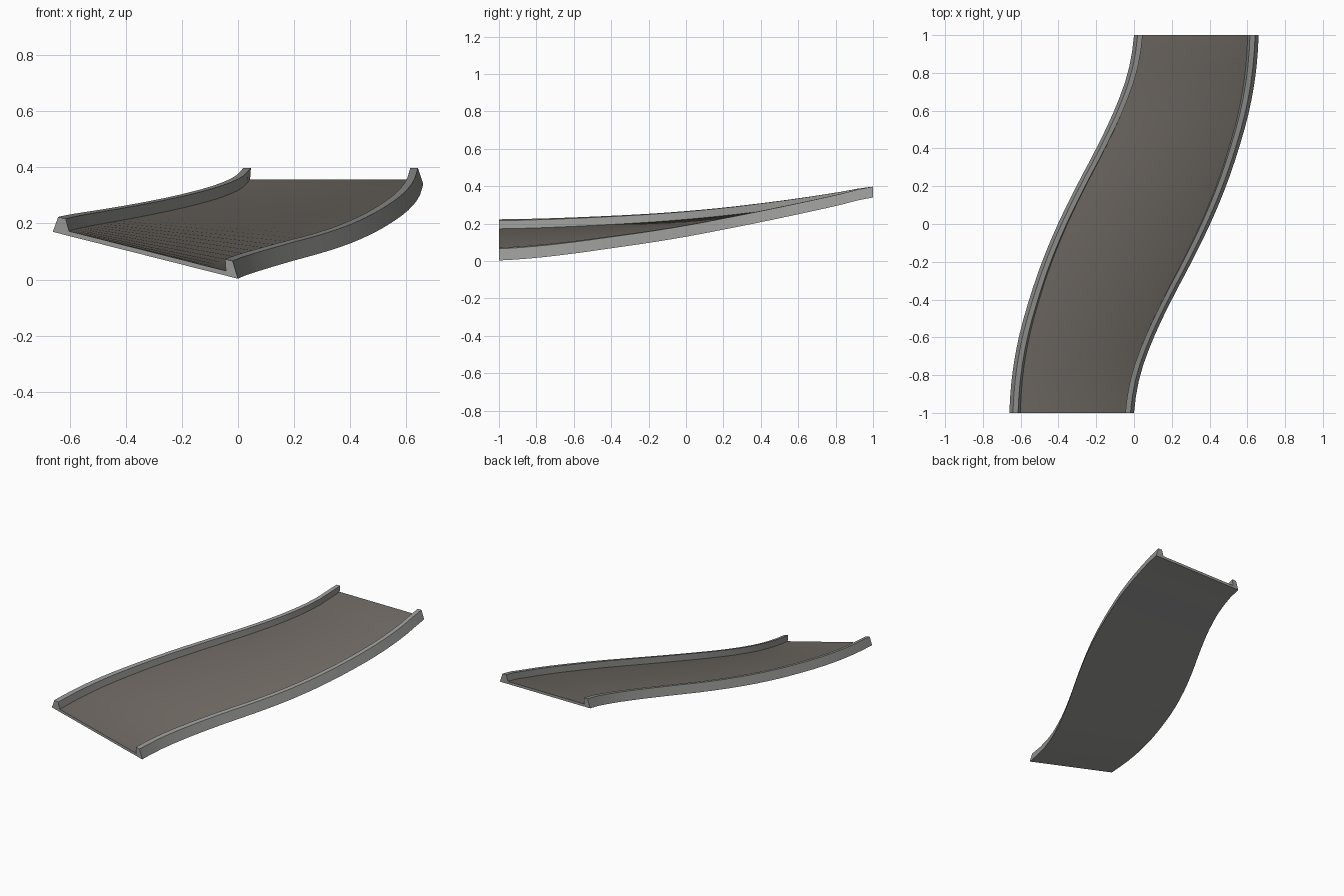
import bpy, bmesh
from mathutils import Vector

if "Cube" in bpy.data.objects:
    bpy.data.objects.remove(bpy.data.objects["Cube"])

N = 24  # lengthwise steps

def mat(name, c):
    m = bpy.data.materials.new(name)
    m.diffuse_color = (*c, 1)
    m.use_nodes = True
    m.node_tree.nodes["Principled BSDF"].inputs["Base Color"].default_value = m.diffuse_color
    return m

grey = mat("rail grey", (0.31, 0.31, 0.30))
brown = mat("road brown grey", (0.16, 0.142, 0.125))

# edge path sampled at equal y steps from front to back
SIDE = [0, .033, .105, .2, .305, .403, .487, .555, .61, .645, .66]
RISE_R = [.003, .017, .04, .068, .097, .13, .168, .208, .25, .294, .34]
RISE_L = [.17, .173, .179, .187, .197, .211, .229, .252, .278, .308, .34]

def sample(vals, t):
    """Catmull-Rom through the equally spaced values."""
    n = len(vals) - 1
    i = min(int(t * n), n - 1)
    f = t * n - i
    p1, p2 = vals[i], vals[i + 1]
    p0 = vals[i - 1] if i else p1
    p3 = vals[i + 2] if i + 2 <= n else p2
    return p1 + .5 * f * (p2 - p0 + f * (2*p0 - 5*p1 + 4*p2 - p3 + f * (3*(p1 - p2) + p3 - p0)))

def section(t):
    """Outer bottom, outer top, inner top, inner bottom for each side."""
    y = -1 + 2 * t
    lx, rx = -sample(SIDE, 1 - t), sample(SIDE, t)
    lz, rz = sample(RISE_L, t), sample(RISE_R, t)
    slope = (rz - lz) / (rx - lx)
    def rail(x, z, s, k):
        inner = .058 * (1 - k) + .043 * k    # inner foot swings along the length
        pts = [(0, 0), (.019, .058), (.046, .058), (inner, .017)]
        return [Vector((x + s * a, y, z + b + s * a * slope)) for a, b in pts]
    return rail(lx, lz, 1, t), rail(rx, rz, -1, 1 - t)

def loft(name, pick, skip=(), top=None):
    """Sweep a four-point section, leaving out hidden sides."""
    bm = bmesh.new()
    rows = [[bm.verts.new(p) for p in pick(*section(i / N))] for i in range(N + 1)]
    for a, b in zip(rows, rows[1:]):
        for j in range(4):
            if j in skip:
                continue
            k = (j + 1) % 4
            f = bm.faces.new((a[j], b[j], b[k], a[k]))
            f.material_index = 1 if j == top else 0
    bm.faces.new(rows[0])
    bm.faces.new(rows[-1][::-1])
    bmesh.ops.recalc_face_normals(bm, faces=bm.faces)
    me = bpy.data.meshes.new(name)
    bm.to_mesh(me)
    bm.free()
    me.materials.append(grey)
    me.materials.append(brown)
    ob = bpy.data.objects.new(name, me)
    bpy.context.collection.objects.link(ob)
    bpy.context.view_layer.objects.active = ob
    ob.select_set(True)
    bpy.ops.object.shade_smooth_by_angle()
    ob.select_set(False)

# road slab with brown top, then the two kerb rails
loft("road_deck", lambda l, r: [l[0], l[3], r[3], r[0]], top=1)
loft("left_rail", lambda l, r: l, skip=(3,))
loft("right_rail", lambda l, r: r, skip=(3,))
